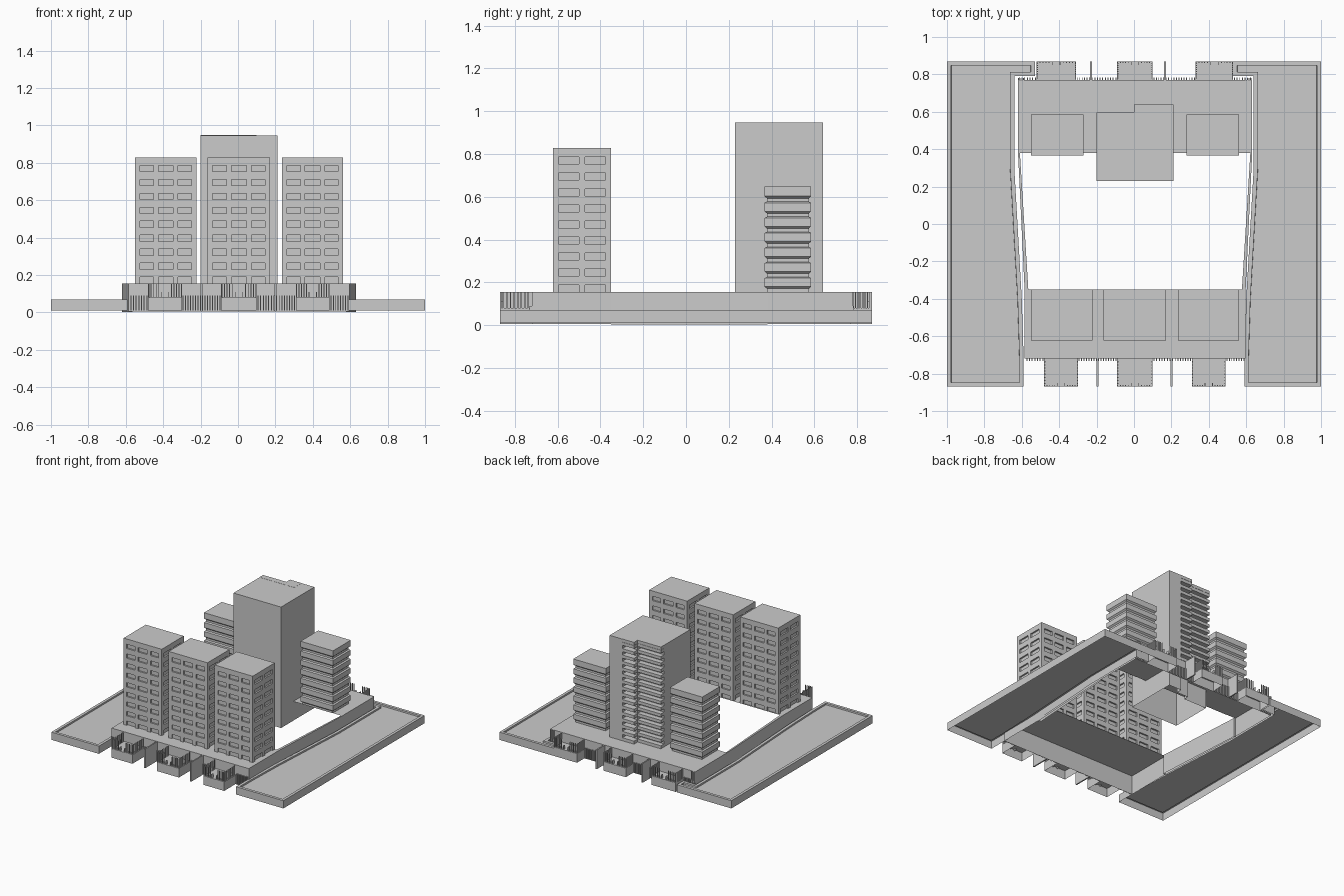
import bpy, bmesh

if "Cube" in bpy.data.objects:
    bpy.data.objects.remove(bpy.data.objects["Cube"])


def finish(bm, name):
    bmesh.ops.recalc_face_normals(bm, faces=bm.faces)
    me = bpy.data.meshes.new(name)
    bm.to_mesh(me)
    bm.free()
    ob = bpy.data.objects.new(name, me)
    bpy.context.collection.objects.link(ob)
    return ob


def add_box(bm, x0, x1, y0, y1, z0, z1):
    vs = bmesh.ops.create_cube(bm, size=1)['verts']
    for v in vs:
        v.co.x = x1 if v.co.x > 0 else x0
        v.co.y = y1 if v.co.y > 0 else y0
        v.co.z = z1 if v.co.z > 0 else z0


def boxes(name, items):
    bm = bmesh.new()
    for b in items:
        add_box(bm, *b)
    return finish(bm, name)


def shell(name, poly, z0, z1, rim=0, open_sides=()):
    """Open-bottomed prism; optional sunken roof inside a rim."""
    bm = bmesh.new()
    top = [bm.verts.new((x, y, z1)) for x, y in poly]
    bot = [bm.verts.new((x, y, z0)) for x, y in poly]
    roof = bm.faces.new(top)
    n = len(poly)
    for i in range(n):
        if i not in open_sides:
            j = (i + 1) % n
            bm.faces.new((bot[i], bot[j], top[j], top[i]))
    bmesh.ops.recalc_face_normals(bm, faces=bm.faces)
    if rim:
        for t in (rim, 0.001):
            bmesh.ops.inset_region(bm, faces=[roof], thickness=t, use_even_offset=True)
        for v in roof.verts:
            v.co.z -= 0.012
    return finish(bm, name)


def rect(x0, x1, y0, y1):
    return [(x0, y0), (x1, y0), (x1, y1), (x0, y1)]


def stack(name, r, rings):
    """Rectangular tower lofted through (inset, z) rings."""
    bm = bmesh.new()
    x0, x1, y0, y1 = r
    loops = [[bm.verts.new((x, y, z)) for x, y in rect(x0 + d, x1 - d, y0 + d, y1 - d)]
             for d, z in rings]
    for a, b in zip(loops, loops[1:]):
        for i in range(4):
            j = (i + 1) % 4
            bm.faces.new((a[i], a[j], b[j], b[i]))
    bm.faces.new(loops[-1])
    bm.faces.new(loops[0][::-1])
    return finish(bm, name)


DECK = 0.155

# Low side buildings with sunken roofs
left = [(-1, -.87), (-.59, -.87), (-.59, -.72), (-.6, -.4), (-.64, .3),
        (-.64, .79), (-.53, .79), (-.53, .87), (-1, .87)]
right = [(-x + (.02 if 0 < y < .8 and x > -.9 else .0), y) for x, y in left][::-1]
right = [(-x, y) for x, y in left][::-1]
shell("left_low_block", left, .01, .07, rim=.022)
shell("right_low_block", right, .01, .07, rim=.022)

# Podium decks, open towards the courtyard
shell("front_podium", rect(-.585, .597, -.72, -.35), .005, DECK, open_sides=(2,))
shell("rear_podium", rect(-.62, .632, .38, .77), .005, DECK, open_sides=(0,))

# Slanted walls along the courtyard
for s, xf, xr, nm in ((-1, .585, .62, "left"), (1, .597, .632, "right")):
    shell(nm + "_courtyard_wall",
          [(s * xf, -.35), (s * (xf - .02), -.35), (s * (xr - .01), .38), (s * xr, .38)],
          .003, DECK)

# Entrance bays with slatted balconies, dividers and slatted ground fences
rows = {
    "front": (-.87, -.72, [(-.48, -.3), (-.09, .1), (.31, .49)], (-.195, .2), (-.58, .595)),
    "rear": (.87, .77, [(-.52, -.31), (-.09, .1), (.33, .53)], (-.23, .165), (-.62, .63)),
}
for row, (yo, yi, bays, divs, ends) in rows.items():
    s = 1 if yo > 0 else -1
    slats, walls = [], []
    for a, b in bays:
        lo, hi = min(yo, yi), max(yo, yi)
        shell(row + "_bay", rect(a, b, lo, hi), .01, .08)
        n = 14
        for i in range(n):
            x = a + (b - a - .005) * i / (n - 1)
            if not 5 <= i <= 8:
                slats.append((x, x + .005, min(yo, yo - s * .008), max(yo, yo - s * .008), .08, DECK))
        m = 9
        for i in range(1, m):
            y = lo + (hi - lo) * i / m
            for x in (a, b - .006):
                slats.append((x, x + .006, y - .003, y + .003, .08, DECK))
        c = (a + b) / 2
        for x in (c - .022, c + .018):
            walls.append((x, x + .004, min(yo, yo - s * .02), max(yo, yo - s * .02), .07, .11))
    for d in divs:
        walls.append((d - .005, d + .005, min(yo, yi), max(yo, yi), .005, DECK))
    # ground fences beside the bays
    gaps = [(ends[0], bays[0][0]), (bays[0][1], divs[0]),
            (divs[0], bays[1][0]), (bays[1][1], divs[1]),
            (divs[1], bays[2][0]), (bays[2][1], ends[1])]
    for a, b in gaps:
        k = max(3, int((b - a) / .013))
        for i in range(k):
            x = a + (b - a) * (i + .3) / k
            slats.append((x, x + .005, min(yi, yi + s * .012), max(yi, yi + s * .012), .01, .09))
    boxes(row + "_slats", slats)
    boxes(row + "_dividers", walls)
# Corner screens on the rear deck
boxes("rear_corner_slats", [(x + i * .009, x + i * .009 + .005, .77, .78, .07, DECK)
                            for x in (-.62, .595) for i in range(4)])

# Three front towers: floor bands, recessed windows, vertical piers
for x0, x1 in ((-.55, -.222), (-.162, .172), (.235, .562)):
    y0, y1, top, floors = -.622, -.35, .828, 9
    p = (top - DECK) / floors
    rings = []
    for f in range(floors):
        z = DECK + f * p
        rings += [(.012, z), (.012, z + p * .45), (0, z + p * .45), (0, z + p)]
        if f < floors - 1:
            rings.append((.012, z + p))
    rings = [r for i, r in enumerate(rings) if i == 0 or r != rings[i - 1]]
    stack("front_tower", (x0, x1, y0, y1), rings)
    piers = []
    w, d = x1 - x0, y1 - y0
    for t in (0, .3, .62, .92):
        x = x0 + w * t
        for y in (y0, y1 - .013):
            piers.append((x, x + w * .08, y, y + .013, DECK, top - .001))
    for t in (0, .45, .9):
        y = y0 + d * t
        for x in (x0, x1 - .013):
            piers.append((x, x + .013, y, y + d * .1, DECK, top - .001))
    boxes("front_tower_piers", piers)

# Two rear towers with bulging floor bands
for x0, x1 in ((-.55, -.27), (.282, .562)):
    p = (.648 - DECK) / 7
    rings = []
    for f in range(7):
        z = DECK + f * p
        rings += [(.011, z), (.011, z + p * .22), (0, z + p * .36), (0, z + p * .92)]
    rings.append((0, .648))
    stack("rear_tower", (x0, x1, .367, .585), rings)

# Tall central tower, stepped at the back, with a recessed balcony bay
TOP = .948
shell("main_tower_body", [(-.2, .23), (.21, .23), (.21, .64), (.1, .64),
                          (.1, .595), (0, .595), (0, .555), (-.2, .555)], .005, TOP - .001)
slabs = []
pitch = (TOP - DECK) / 16
for i in range(17):
    z1 = TOP if i == 16 else DECK + i * pitch + .024
    z0 = z1 - .024
    slabs += [(-.2, 0, .55, .595, z0, z1), (0, .1, .55, .64, z0, z1)]
boxes("main_tower_balconies", slabs)
